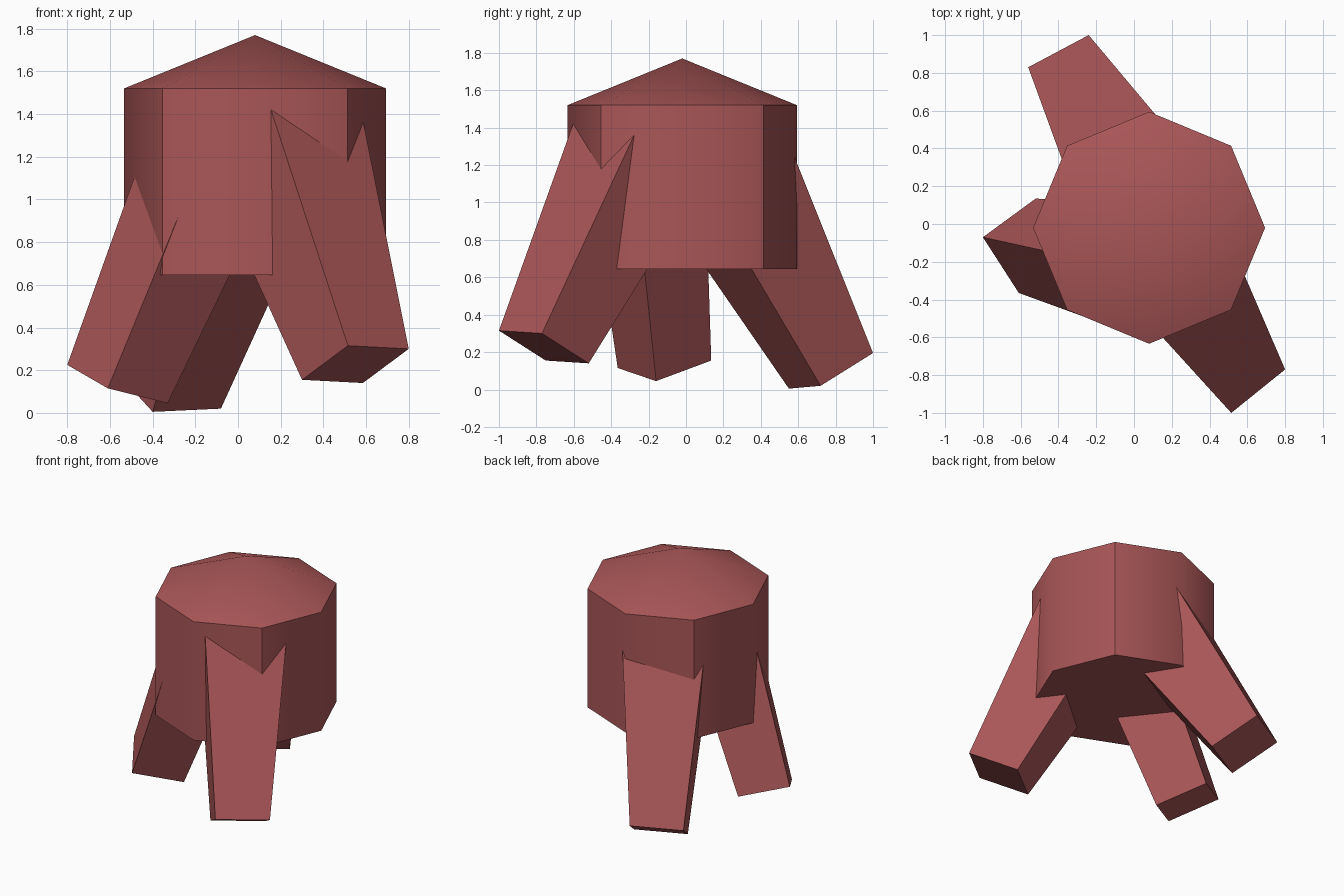
import bpy
import bmesh
from math import atan2, pi
from mathutils import Matrix, Vector

cube = bpy.data.objects.get("Cube")
if cube:
    bpy.data.objects.remove(cube, do_unlink=True)

# Single brick red colour
red = bpy.data.materials.new("brick_red")
red.use_nodes = True
red.diffuse_color = (0.40, 0.093, 0.096, 1)
bsdf = next(n for n in red.node_tree.nodes if n.type == "BSDF_PRINCIPLED")
bsdf.inputs["Base Color"].default_value = red.diffuse_color
bsdf.inputs["Roughness"].default_value = 0.8


def finish(name, bm):
    bmesh.ops.recalc_face_normals(bm, faces=bm.faces)
    mesh = bpy.data.meshes.new(name)
    bm.to_mesh(mesh)
    bm.free()
    mesh.materials.append(red)
    obj = bpy.data.objects.new(name, mesh)
    bpy.context.collection.objects.link(obj)
    return obj


def build_body(centre, radius, bottom, eave, peak):
    """Eight-sided drum whose top face is poked up into a low roof."""
    bm = bmesh.new()
    middle = Vector((*centre, (bottom + eave) / 2))
    ring = bmesh.ops.create_circle(bm, cap_ends=True, segments=8, radius=radius)
    bmesh.ops.translate(bm, verts=ring["verts"], vec=(*centre, bottom))
    grown = bmesh.ops.extrude_face_region(bm, geom=bm.faces[:])["geom"]
    top = [f for f in grown if isinstance(f, bmesh.types.BMFace)]
    for v in {v for f in top for v in f.verts}:
        v.co.z = eave
    tip = bmesh.ops.poke(bm, faces=top)["verts"][0]
    tip.co.z = peak
    bmesh.ops.recalc_face_normals(bm, faces=bm.faces)
    # Walls blend in pairs; the eave, base and diagonal corners stay crisp
    for f in bm.faces:
        f.smooth = True
    for e in bm.edges:
        a, b = (v.co - middle for v in e.verts)
        if abs(a.z - b.z) > 0.5:
            step = round(atan2(a.y, a.x) / (pi / 4))
            e.smooth = step % 2 == 0
        else:
            e.smooth = tip in e.verts
    return finish("body", bm)


def build_leg(name, foot, across, inward, axis, flare, length=1.25):
    """Splayed square post from an outer foot corner, widening upward."""
    foot, across, inward = Vector(foot), Vector(across), Vector(inward)
    axis = Vector(axis)
    corners = [foot, foot + across, foot + across + inward, foot + inward]
    middle = foot + (across + inward) / 2
    bm = bmesh.new()
    base = bm.faces.new([bm.verts.new(c) for c in corners])
    grown = bmesh.ops.extrude_face_region(bm, geom=[base], use_keep_orig=True)
    for v in grown["geom"]:
        if isinstance(v, bmesh.types.BMVert):
            v.co += length * (axis + flare * (v.co - middle))
    return finish(name, bm)


build_body((0.08, -0.02), 0.614, 0.645, 1.52, 1.77)

build_leg("front_left_leg", (0.515, -1.0, 0.315), (0.285, 0.23, -0.015),
          (-0.215, 0.25, -0.16), (-0.278, 0.417, 0.86), 0.4)
build_leg("back_leg", (-0.24, 1.0, 0.195), (-0.32, -0.17, -0.015),
          (0.16, -0.28, -0.175), (0.268, -0.463, 0.86), 0.45)
build_leg("right_leg", (-0.80, -0.07, 0.225), (0.19, -0.295, -0.11),
          (0.28, 0.205, -0.07), (0.361, -0.078, 0.86), 0.2)
